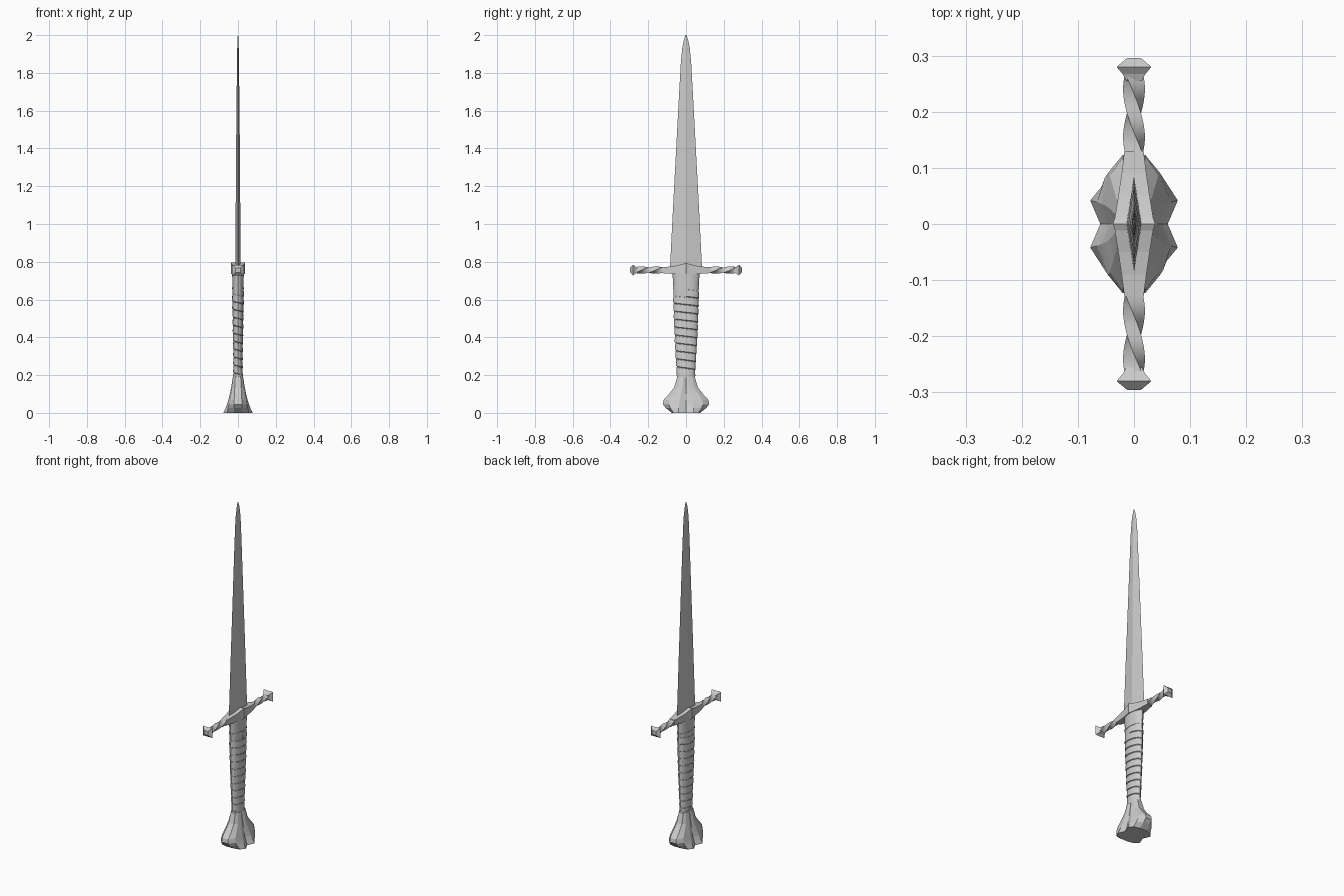
import bpy, bmesh
from math import pi, sin, cos

if "Cube" in bpy.data.objects:
    bpy.data.objects.remove(bpy.data.objects["Cube"])


def loft(name, rings, smooth=False):
    """Skin a list of equal-sized point rings and cap both ends."""
    bm = bmesh.new()
    rows = [[bm.verts.new(p) for p in ring] for ring in rings]
    n = len(rows[0])
    for a, b in zip(rows, rows[1:]):
        for i in range(n):
            j = (i + 1) % n
            bm.faces.new((a[i], a[j], b[j], b[i]))
    bm.faces.new(rows[0][::-1])
    bm.faces.new(rows[-1])
    bmesh.ops.recalc_face_normals(bm, faces=bm.faces)
    return finish(name, bm, smooth)


def finish(name, bm, smooth):
    me = bpy.data.meshes.new(name)
    bm.to_mesh(me)
    bm.free()
    ob = bpy.data.objects.new(name, me)
    bpy.context.collection.objects.link(ob)
    if smooth:
        bpy.ops.object.select_all(action='DESELECT')
        ob.select_set(True)
        bpy.context.view_layer.objects.active = ob
        bpy.ops.object.shade_smooth_by_angle(angle=0.6)
    return ob


def lerp_table(table, z):
    for a, b in zip(table, table[1:]):
        if z <= b[0]:
            t = max(0, (z - a[0]) / (b[0] - a[0]))
            return [p + (q - p) * t for p, q in zip(a[1:], b[1:])]
    return table[-1][1:]


# Blade: diamond section, (z, half thickness, half width)
blade = [(0.74, .014, .086), (1.1, .012, .068), (1.4, .010, .052), (1.7, .007, .036),
         (1.86, .005, .027), (1.93, .004, .020), (1.97, .003, .012), (1.99, .002, .006), (2.0, .0005, .001)]
loft("blade", [[(x, 0, z), (0, y, z), (-x, 0, z), (0, -y, z)] for z, x, y in blade])

# Grip core: oval section, (z, half thickness, half width)
grip = [(0.18, .022, .044), (0.3, .022, .052), (0.45, .025, .060),
        (0.6, .028, .065), (0.66, .029, .067), (0.745, .031, .072)]
SIDES = 20


def oval(z, x, y):
    return [(x * cos(2 * pi * i / SIDES), y * sin(2 * pi * i / SIDES), z) for i in range(SIDES)]


loft("grip", [oval(*row) for row in grip], smooth=True)

# Grip collars
for name, z0, z1, gap in (("lower_collar", .186, .202, .004), ("upper_collar", .655, .665, .002)):
    loft(name, [oval(z, *(v + gap for v in lerp_table(grip, z))) for z in (z0, z1)], smooth=True)

# Leather wrap: overlapping strip wound down the grip
pitch, turns = 0.042, 11
strip = []
for k in range(turns * SIDES + 1):
    a = 2 * pi * k / SIDES
    z = 0.655 - pitch * k / SIDES
    ring = []
    for dz, gap in ((0, -.002), (-.002, .001), (-pitch * .9, .004), (-pitch, -.002)):
        zz = max(z + dz, .19)
        x, y = lerp_table(grip, zz)
        ring.append(((x + gap) * cos(a), (y + gap) * sin(a), zz))
    strip.append(ring)
loft("grip_wrap", strip, smooth=True)

# Pommel: lobed section with a groove on each broad face
# (z, groove x, lobe x, lobe y, shoulder x, shoulder y, end x, end y)
pommel = [(0.0, .060, .078, .042, .058, .066, .022, .075),
          (0.025, .051, .066, .039, .052, .082, .021, .106),
          (0.045, .045, .058, .036, .047, .090, .020, .123),
          (0.068, .041, .051, .033, .043, .086, .020, .119),
          (0.10, .035, .043, .027, .037, .065, .019, .090),
          (0.135, .029, .036, .019, .031, .044, .017, .063),
          (0.192, .022, .027, .012, .022, .032, .014, .046)]
rings = []
for z, gx, lx, ly, sx, sy, ex, ey in pommel:
    q = [(gx, 0), (lx, ly), (sx, sy), (ex, ey)]
    half = q + [(-x, y) for x, y in q[::-1]]
    rings.append([(x, y, z) for x, y in half] + [(x, -y, z) for x, y in half[-2:0:-1]])
loft("pommel", rings)

# Crossguard: centre block, ridged, rising to a peak by the blade
# (y, half width, bottom z, top edge z)
arm = [(0, .038, .735, .796), (.012, .034, .735, .790), (.05, .028, .735, .780),
       (.09, .022, .737, .774), (.13, .017, .740, .771)]
arm = [(-y, *r) for y, *r in arm[:0:-1]] + arm
loft("guard_centre", [[(-x, y, b), (x, y, b), (x, y, t), (-x, y, t)] for y, x, b, t in arm])


def square(y, hx, hz, turn=0, s=1):
    pts = []
    for u, v in ((-1, -1), (1, -1), (1, 1), (-1, 1)):
        px, pz = u * hx, v * hz
        pts.append((px * cos(turn) - pz * sin(turn), s * y, .756 + px * sin(turn) + pz * cos(turn)))
    return pts


# Twisted arms and flared finials on both sides
for side, s in (("left", -1), ("right", 1)):
    steps = 12
    loft("guard_twist_" + side,
         [square(.125 + .145 * i / steps, .0155 - .002 * sin(pi * i / steps),
                 .0145 - .002 * sin(pi * i / steps), s * pi * i / steps, s)
          for i in range(steps + 1)], smooth=True)
    loft("guard_finial_" + side,
         [square(y, x, z, 0, s) for y, x, z in
          ((.255, .014, .013), (.267, .020, .018), (.280, .031, .028), (.296, .012, .012))])
